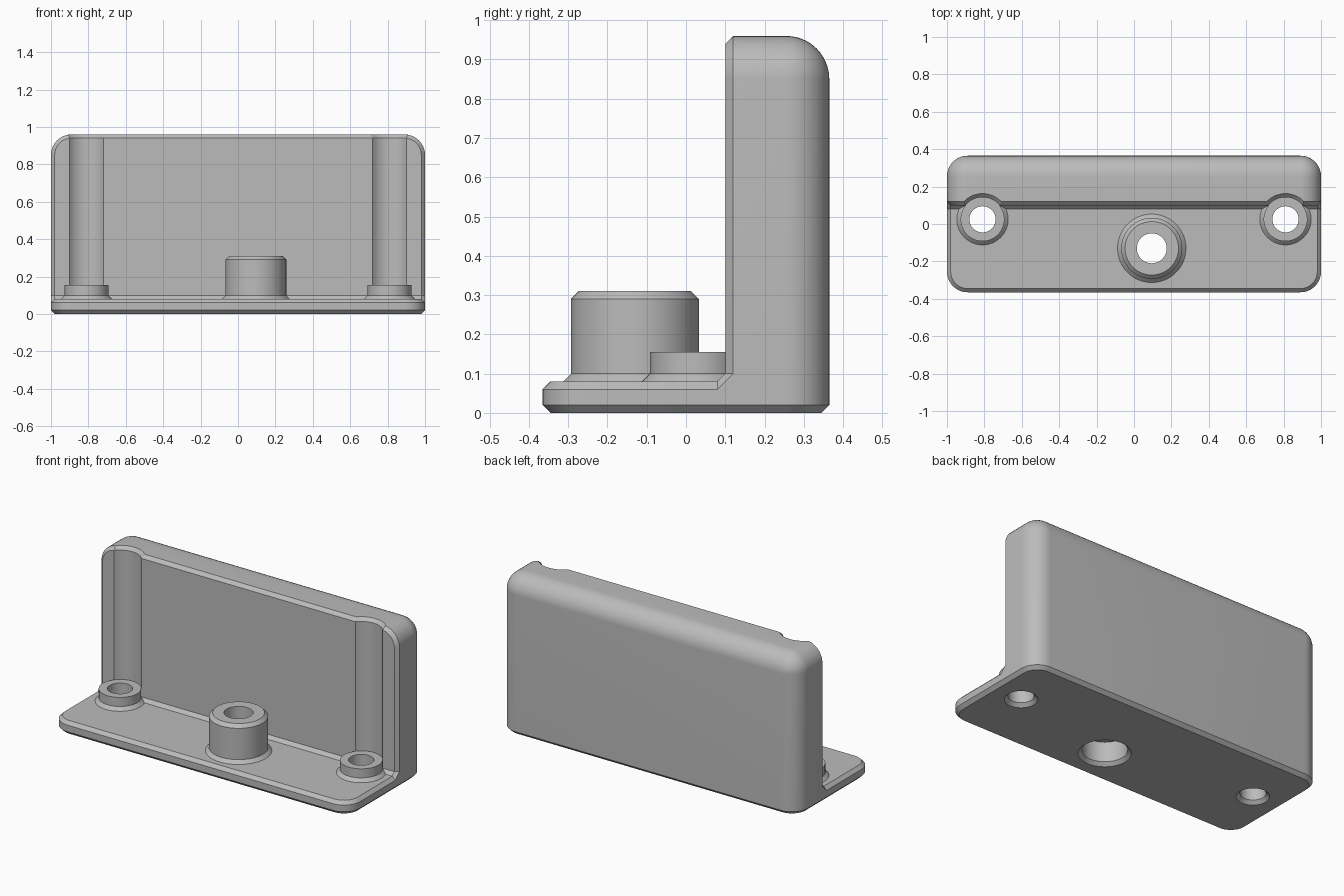
import bpy
import bmesh
from math import sin, cos, pi, radians

if "Cube" in bpy.data.objects:
    bpy.data.objects.remove(bpy.data.objects["Cube"], do_unlink=True)

R = 0.11       # large corner radius
C = 0.02       # chamfer size
DEPTH = 0.365  # half depth
TOP = 0.96
PLATE = 0.08
FACE = 0.1     # y of the wall's front face
STEPS = 10

grey = bpy.data.materials.new("plain_grey")
grey.use_nodes = True
colour = (0.5, 0.5, 0.5, 1)
grey.diffuse_color = colour
grey.node_tree.nodes["Principled BSDF"].inputs["Base Color"].default_value = colour


def loft(name, rings):
    """Closed solid through rings of equal point count."""
    bm = bmesh.new()
    rows = [[bm.verts.new(p) for p in ring] for ring in rings]
    n = len(rows[0])
    for a, b in zip(rows, rows[1:]):
        for i in range(n):
            j = (i + 1) % n
            bm.faces.new((a[i], a[j], b[j], b[i]))
    bm.faces.new(rows[0])
    bm.faces.new(rows[-1])
    bmesh.ops.remove_doubles(bm, verts=bm.verts, dist=1e-5)
    bmesh.ops.recalc_face_normals(bm, faces=bm.faces)
    mesh = bpy.data.meshes.new(name)
    bm.to_mesh(mesh)
    bm.free()
    mesh.materials.append(grey)
    ob = bpy.data.objects.new(name, mesh)
    bpy.context.collection.objects.link(ob)
    return ob


def arc(cx, cy, r, start):
    """Quarter arc running counter-clockwise."""
    return [(cx + r * cos(start + k * pi / 2 / STEPS),
             cy + r * sin(start + k * pi / 2 / STEPS)) for k in range(STEPS + 1)]


def turned(name, x, y, profile, sides=64):
    """Solid of revolution from (radius, height) pairs."""
    return loft(name, [[(x + r * cos(2 * pi * k / sides), y + r * sin(2 * pi * k / sides), z)
                        for k in range(sides)] for r, z in profile])


def combine(target, other, operation):
    other.hide_render = True
    mod = target.modifiers.new(operation.lower(), "BOOLEAN")
    mod.operation = operation
    mod.solver = "EXACT"
    mod.object = other
    bpy.context.view_layer.objects.active = target
    bpy.ops.object.modifier_apply(modifier=mod.name)
    bpy.data.objects.remove(other, do_unlink=True)


# Base plate, rounded in plan with chamfered rims
def plate_ring(inset, z):
    cx, cy, r = 1 - R, DEPTH - R, R - inset
    pts = (arc(cx, cy, r, 0) + arc(-cx, cy, r, pi / 2)
           + arc(-cx, -cy, r, pi) + arc(cx, -cy, r, 1.5 * pi))
    return [(x, y, z) for x, y in pts]


bracket = loft("bracket", [plate_ring(C, 0), plate_ring(0, C),
                           plate_ring(0, PLATE - C), plate_ring(C, PLATE)])


# Upright wall, chamfered in front and rounded at the back
def wall_ring(inset, y):
    cx, cz, r = 1 - R, TOP - R, R - inset
    low = PLATE - C
    pts = ([(1 - inset, low)] + arc(cx, cz, r, 0)
           + arc(-cx, cz, r, pi / 2) + [(inset - 1, low)])
    return [(x, y, z) for x, z in pts]


rings = [wall_ring(C, FACE), wall_ring(0, FACE + C)]
for k in range(STEPS + 1):
    t = k * pi / 2 / STEPS
    rings.append(wall_ring(R * (1 - cos(t)), DEPTH - R + R * sin(t)))
combine(bracket, loft("wall", rings), "UNION")


# Sloped strip where the wall meets the plate
def strip_ring(x, pts):
    return [(x, y, z) for y, z in pts]


end = [(FACE - C, PLATE - C), (FACE + C, PLATE - C), (FACE + C, PLATE + C)]
mid = [(FACE - C, PLATE), (FACE + C, PLATE - C), (FACE, PLATE + C)]
strip = loft("strip", [strip_ring(-1, end), strip_ring(C - 1, mid),
                       strip_ring(1 - C, mid), strip_ring(1, end)])
combine(bracket, strip, "UNION")

# Screw bosses at both ends, with clearance grooves up the wall
SX, SY, SR, ST = 0.81, 0.025, 0.117, 0.155
for x in (-SX, SX):
    boss = turned("boss", x, SY, [(SR + 2 * C, PLATE - C), (SR, PLATE + C), (SR, 0.2)])
    combine(bracket, boss, "UNION")
    groove = turned("groove", x, SY, [(SR + 0.001, ST), (SR + 0.001, TOP - C),
                                      (SR + 3 * C, TOP + 2 * C)])
    combine(bracket, groove, "DIFFERENCE")
    hole = turned("hole", x, SY, [(0.07 + 2 * C, -C), (0.07, C), (0.07, 0.3)])
    combine(bracket, hole, "DIFFERENCE")

# Tall central boss with a stepped bore
MX, MY, MR, MT = 0.095, -0.13, 0.163, 0.31
boss = turned("main_boss", MX, MY, [(MR + 2 * C, PLATE - C), (MR, PLATE + C),
                                    (MR, MT - C), (MR - C, MT)])
combine(bracket, boss, "UNION")
bore = turned("bore", MX, MY, [(0.123 + 2 * C, -C), (0.123, C), (0.123, 0.14),
                               (0.08, 0.14), (0.08, 0.4)])
combine(bracket, bore, "DIFFERENCE")

# Smooth rounds, crisp chamfers
bpy.ops.object.select_all(action="DESELECT")
bracket.select_set(True)
bpy.context.view_layer.objects.active = bracket
bpy.ops.object.shade_smooth_by_angle(angle=radians(30))
